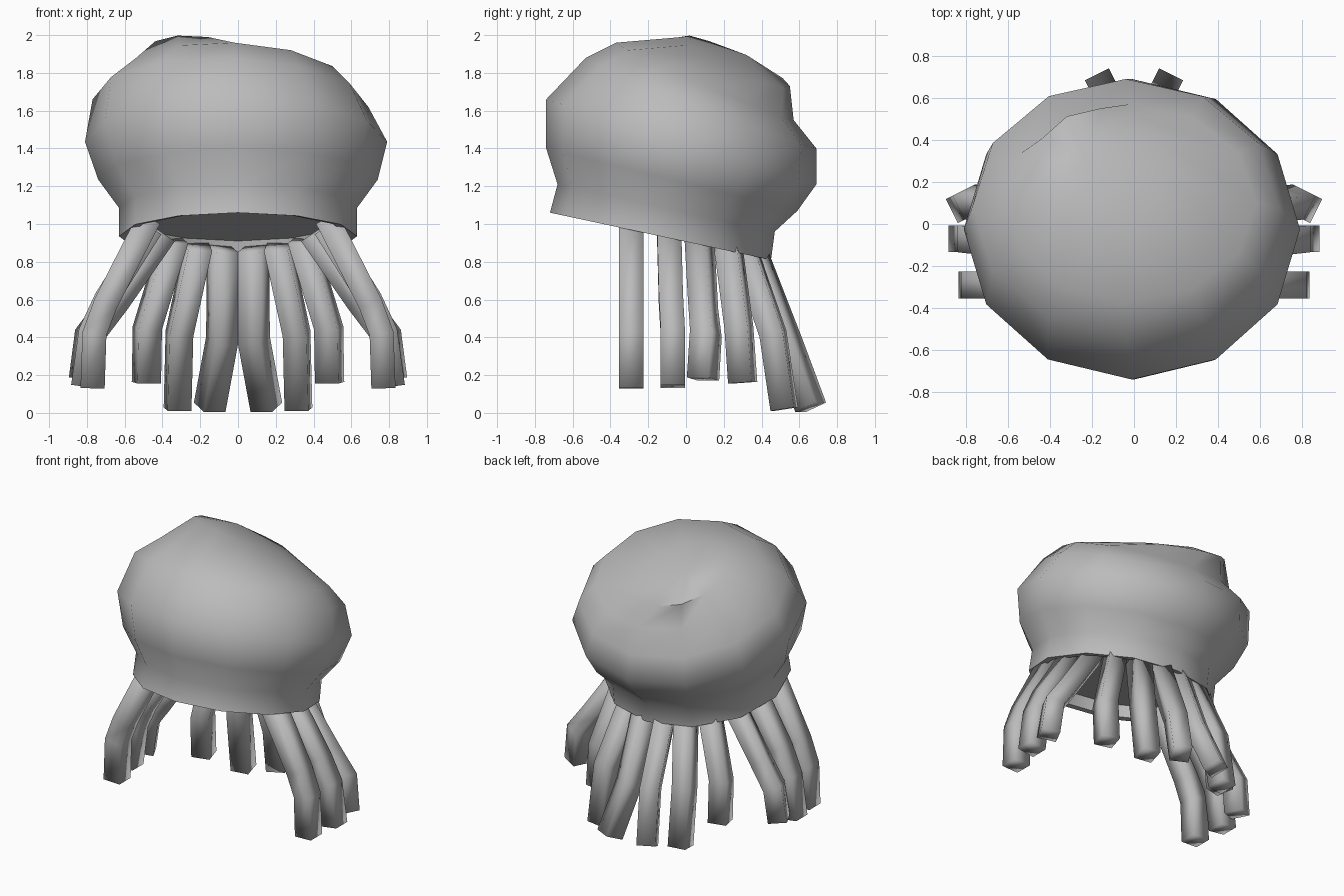
import bpy, bmesh, math
from mathutils import Vector

cube = bpy.data.objects.get("Cube")
if cube:
    bpy.data.objects.remove(cube, do_unlink=True)

grey = bpy.data.materials.new("plain grey")
grey.use_nodes = True
colour = (0.5, 0.5, 0.5, 1)
grey.diffuse_color = colour
grey.node_tree.nodes["Principled BSDF"].inputs["Base Color"].default_value = colour


def finish(name, bm, sharp_angle):
    bmesh.ops.recalc_face_normals(bm, faces=bm.faces)
    mesh = bpy.data.meshes.new(name)
    bm.to_mesh(mesh)
    bm.free()
    mesh.materials.append(grey)
    mesh.polygons.foreach_set("use_smooth", [True] * len(mesh.polygons))
    mesh.set_sharp_from_angle(angle=math.radians(sharp_angle))
    obj = bpy.data.objects.new(name, mesh)
    bpy.context.collection.objects.link(obj)


def bridge(bm, low, high):
    n = len(low)
    for i in range(n):
        j = (i + 1) % n
        bm.faces.new((low[i], low[j], high[j], high[i]))


# Slouching cap: each ring is centre x, half width, front y, front z, back y, back z, roll
SIDES = 12
rings = [
    (0, 0.57, -0.66, 1.14, 0.40, 0.91, 0),        # inner ceiling edge
    (0, 0.58, -0.68, 1.06, 0.41, 0.82, 0),        # inner lip
    (0, 0.63, -0.72, 1.06, 0.45, 0.81, 0),        # outer rim
    (0, 0.63, -0.68, 1.21, 0.47, 0.96, 0),
    (0, 0.74, -0.74, 1.40, 0.59, 1.07, 0),
    (-0.01, 0.80, -0.74, 1.66, 0.69, 1.21, 0),
    (-0.04, 0.73, -0.53, 1.88, 0.69, 1.40, 0.02),
    (-0.02, 0.60, -0.37, 1.96, 0.57, 1.55, 0.025),
    (-0.16, 0.32, -0.02, 1.99, 0.55, 1.73, 0.05),
]
bm = bmesh.new()
loops = []
for cx, rx, yf, zf, yb, zb, roll in rings:
    loop = []
    for i in range(SIDES):
        a = math.tau * i / SIDES
        s, c = math.sin(a), math.cos(a)
        loop.append(bm.verts.new((cx + rx * s,
                                  (yf + yb) / 2 + (yf - yb) / 2 * c,
                                  (zf + zb) / 2 + (zf - zb) / 2 * c - roll * s)))
    loops.append(loop)
for low, high in zip(loops, loops[1:]):
    bridge(bm, low, high)
bm.faces.new(loops[0])
crown = bm.verts.new((-0.23, 0.32, 1.895))
for i in range(SIDES):
    bm.faces.new((loops[-1][i], loops[-1][(i + 1) % SIDES], crown))
finish("cap", bm, 60)


# Hanging locks: four-sided tubes along bent paths, squared to the heading of the tip
def make_lock(name, path, side):
    points = [Vector((x * side, y, z)) for x, y, z in path]
    out = points[-1] - points[-2]
    across = Vector((-out.y, out.x, 0)).normalized()
    bm = bmesh.new()
    sections = []
    for i, p in enumerate(points):
        along = points[min(i + 1, len(points) - 1)] - points[max(i - 1, 0)]
        depth = along.normalized().cross(across)
        sections.append([bm.verts.new(p + 0.064 * (u * across + v * depth))
                         for u, v in ((-1, -1), (1, -1), (1, 1), (-1, 1))])
    for low, high in zip(sections, sections[1:]):
        bridge(bm, low, high)
    bm.faces.new(sections[0])
    bm.faces.new(sections[-1])
    finish(name, bm, 95)


locks = {
    "front_lock": [(0.47, -0.29, 1.03), (0.70, -0.29, 0.58), (0.76, -0.29, 0.42), (0.77, -0.29, 0.13)],
    "side_lock": [(0.46, -0.09, 0.98), (0.70, -0.08, 0.60), (0.78, -0.07, 0.43), (0.82, -0.07, 0.14)],
    "rear_side_lock": [(0.41, 0.07, 0.94), (0.66, 0.09, 0.58), (0.78, 0.105, 0.42), (0.81, 0.09, 0.18)],
    "outer_back_lock": [(0.34, 0.22, 0.91), (0.48, 0.28, 0.45), (0.485, 0.30, 0.16)],
    "middle_back_lock": [(0.21, 0.30, 0.88), (0.31, 0.46, 0.42), (0.32, 0.52, 0.02)],
    "inner_back_lock": [(0.08, 0.34, 0.87), (0.085, 0.53, 0.38), (0.15, 0.66, 0.03)],
}
for name, path in locks.items():
    for label, side in (("left", 1), ("right", -1)):
        make_lock(f"{label}_{name}", path, side)
